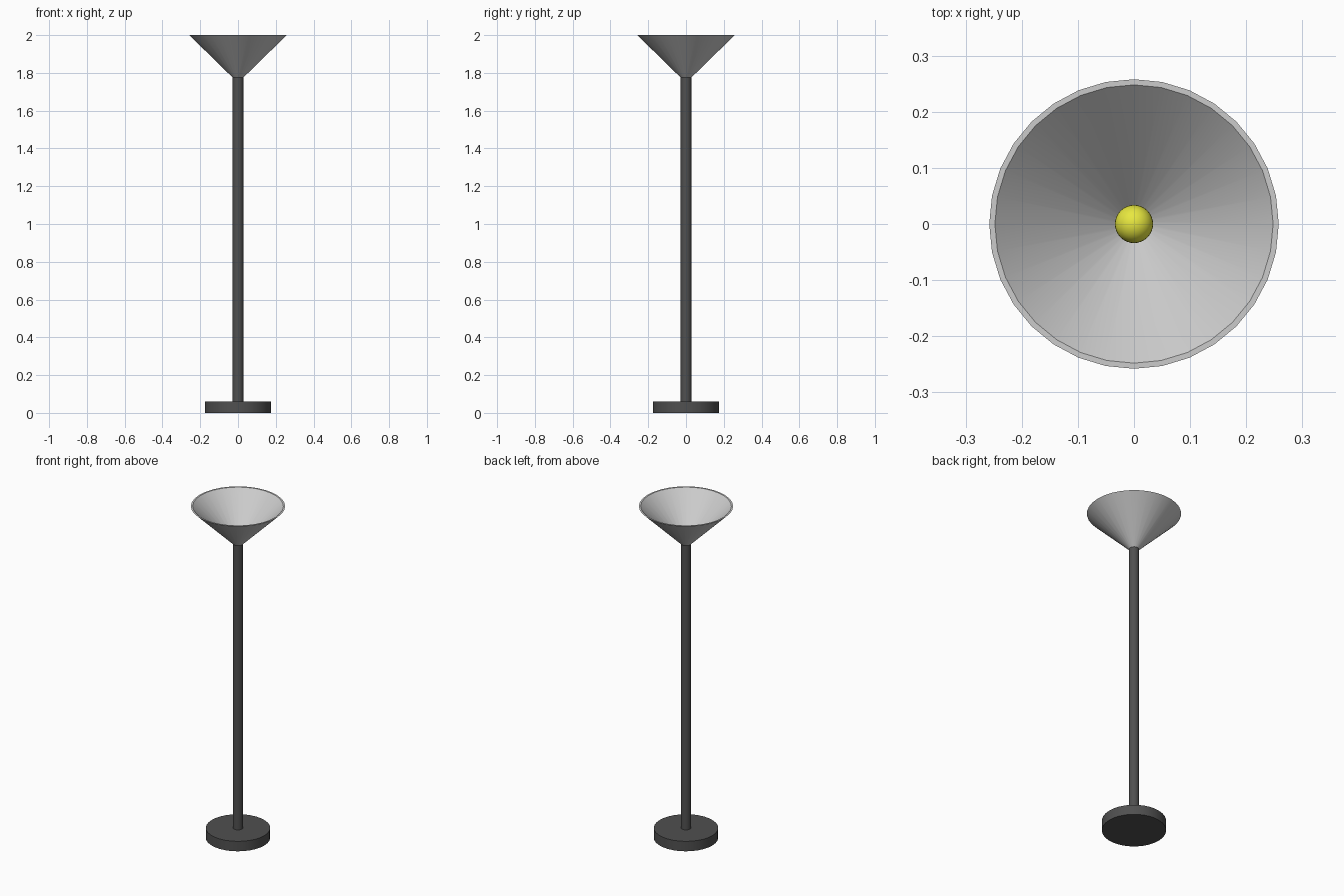
import bpy, math
from math import cos, sin, pi

if "Cube" in bpy.data.objects:
    bpy.data.objects.remove(bpy.data.objects["Cube"])

SIDES = 32


def material(name, rgb):
    m = bpy.data.materials.new(name)
    m.diffuse_color = (*rgb, 1)
    m.use_nodes = True
    m.node_tree.nodes["Principled BSDF"].inputs["Base Color"].default_value = m.diffuse_color
    return m


def finish(obj, mat=None):
    bpy.ops.object.select_all(action='DESELECT')
    obj.select_set(True)
    bpy.context.view_layer.objects.active = obj
    bpy.ops.object.shade_smooth_by_angle(angle=math.radians(35))
    if mat:
        obj.data.materials.append(mat)


def cylinder(name, radius, z0, z1, mat):
    bpy.ops.mesh.primitive_cylinder_add(vertices=SIDES, radius=radius, depth=z1 - z0,
                                        location=(0, 0, (z0 + z1) / 2))
    obj = bpy.context.object
    obj.name = name
    finish(obj, mat)


def lathe(name, profile):
    """Revolve (radius, z) points about z, capping both ends."""
    verts = [(r * cos(2 * pi * i / SIDES), r * sin(2 * pi * i / SIDES), z)
             for r, z in profile for i in range(SIDES)]
    faces = []
    for k in range(len(profile) - 1):
        for i in range(SIDES):
            j = (i + 1) % SIDES
            a, b = k * SIDES, (k + 1) * SIDES
            faces.append((a + i, a + j, b + j, b + i))
    faces.append(tuple(reversed(range(SIDES))))
    faces.append(tuple(range(len(verts) - SIDES, len(verts))))
    mesh = bpy.data.meshes.new(name)
    mesh.from_pydata(verts, [], faces)
    obj = bpy.data.objects.new(name, mesh)
    bpy.context.collection.objects.link(obj)
    finish(obj)


dark = material("dark_metal", (0.08, 0.08, 0.08))
yellow = material("bulb_yellow", (0.8, 0.8, 0.05))

# Round foot and upright pole
cylinder("base", 0.176, 0, 0.06, dark)
cylinder("pole", 0.028, 0.05, 1.785, dark)

# Thin hollow cone shade, open at the top
lathe("shade", [(0.028, 1.775), (0.258, 2.0), (0.248, 2.0), (0.024, 1.787)])

# Bulb sitting low inside the shade
bpy.ops.mesh.primitive_uv_sphere_add(segments=32, ring_count=16, radius=0.034,
                                     location=(0, 0, 1.82))
bulb = bpy.context.object
bulb.name = "bulb"
finish(bulb, yellow)
